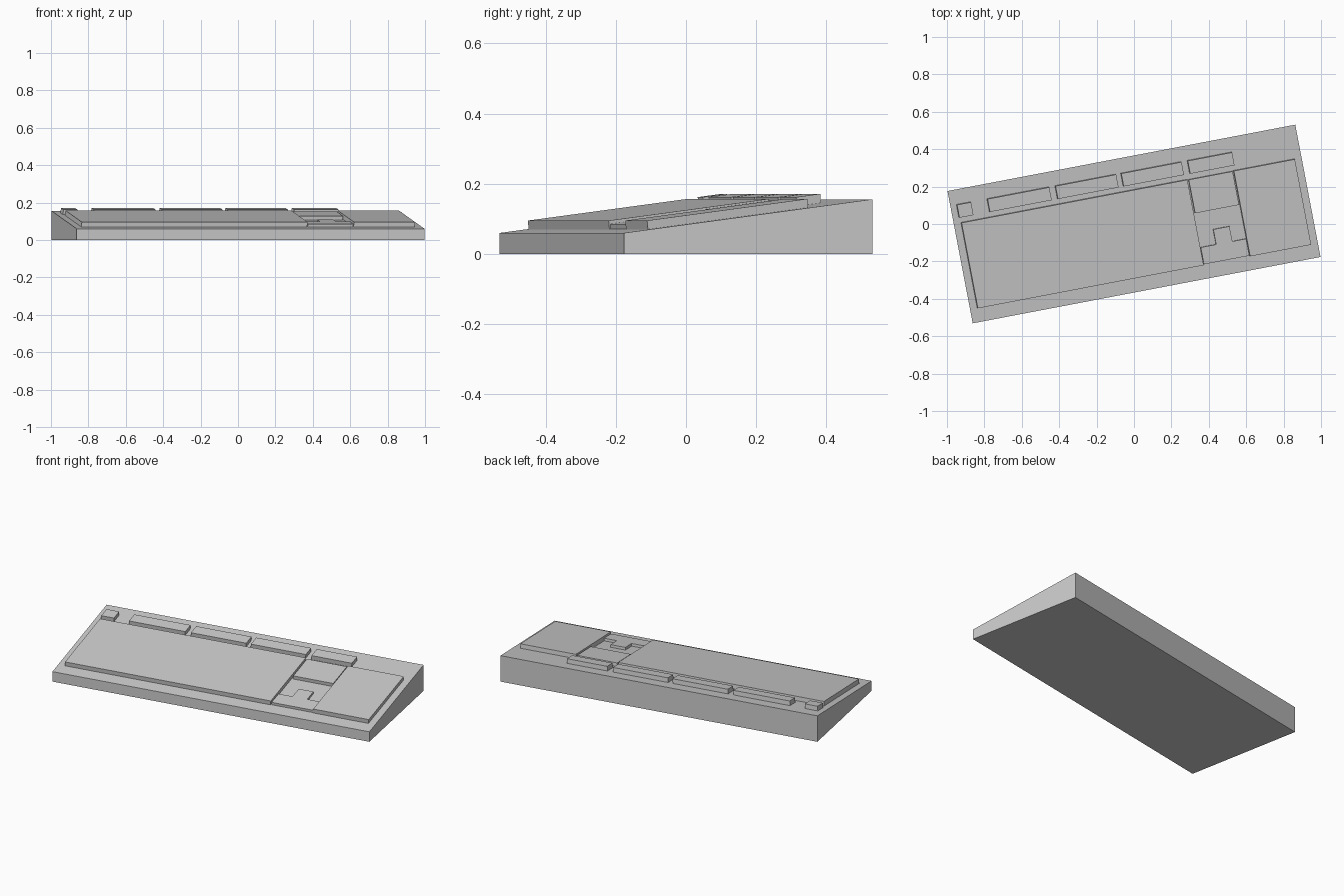
import bpy, bmesh, math
from mathutils import Matrix, Vector

if "Cube" in bpy.data.objects:
    bpy.data.objects.remove(bpy.data.objects["Cube"])

W, D = 0.9465, 0.36              # half width, half depth
FRONT_Z, BACK_Z = 0.06, 0.156    # case height at front and back
SLOPE = (BACK_Z - FRONT_Z) / (2 * D)
TURN = Matrix.Rotation(math.radians(10.8), 4, 'Z')
LEAN = Vector((0.004, -SLOPE * 0.027, 0)) / 0.027   # sideways shift per unit of key height


def prism(name, bottom, offsets):
    """Solid from a bottom outline and the matching shift of each point to the top."""
    bm = bmesh.new()
    lower = [bm.verts.new(p) for p in bottom]
    upper = [bm.verts.new(Vector(p) + Vector(o)) for p, o in zip(bottom, offsets)]
    n = len(lower)
    bm.faces.new(lower[::-1])
    bm.faces.new(upper)
    for i in range(n):
        j = (i + 1) % n
        bm.faces.new((lower[i], lower[j], upper[j], upper[i]))
    bmesh.ops.recalc_face_normals(bm, faces=bm.faces)
    bm.transform(TURN)
    mesh = bpy.data.meshes.new(name)
    bm.to_mesh(mesh)
    bm.free()
    obj = bpy.data.objects.new(name, mesh)
    bpy.context.collection.objects.link(obj)
    return obj


def keys(name, outline, height, sink=0.004):
    """Raised key block that follows the sloping deck, sunk slightly into it."""
    deck = (FRONT_Z + BACK_Z) / 2
    bottom = [(x, y, deck + SLOPE * y - sink) for x, y in outline]
    shift = LEAN * height + Vector((0, 0, height + sink))
    return prism(name, bottom, [shift] * len(bottom))


def rect(x0, x1, y0, y1):
    return [(x0, y0), (x1, y0), (x1, y1), (x0, y1)]


# wedge-shaped case
prism("case", [(x, y, 0) for x, y in rect(-W, W, -D, D)],
      [(0, 0, FRONT_Z)] * 2 + [(0, 0, BACK_Z)] * 2)

# large key areas
keys("letter_keys", rect(-0.908, 0.321, -0.283, 0.182), 0.025)
keys("number_pad", rect(0.574, 0.906, -0.283, 0.182), 0.025)
keys("navigation_keys", rect(0.329, 0.568, -0.002, 0.180), 0.02)

# inverted T of arrow keys
keys("arrow_keys", [(0.325, -0.28), (0.572, -0.28), (0.572, -0.188), (0.497, -0.188),
                    (0.497, -0.106), (0.409, -0.106), (0.409, -0.188), (0.325, -0.188)], 0.015)

# top row of key groups
row = [("escape_key", -0.914, -0.838), ("function_keys_1", -0.748, -0.412),
       ("function_keys_2", -0.378, -0.048), ("function_keys_3", -0.02, 0.308),
       ("function_keys_4", 0.342, 0.583)]
for name, x0, x1 in row:
    keys(name, rect(x0, x1, 0.211, 0.281), 0.026)
